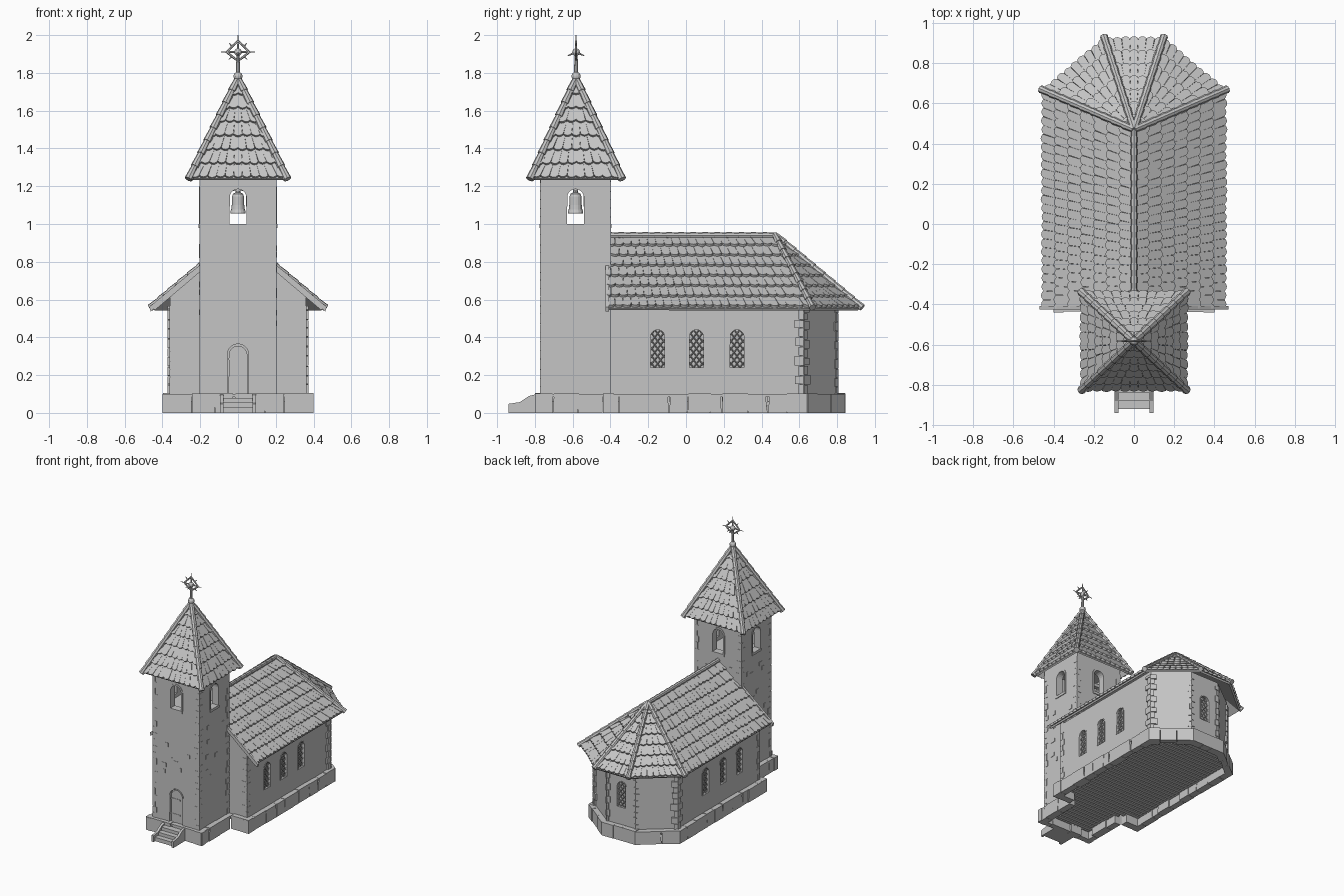
import bpy, bmesh, math, random
from mathutils import Vector, Matrix

random.seed(4)
if "Cube" in bpy.data.objects:
    bpy.data.objects.remove(bpy.data.objects["Cube"])

stone = bpy.data.materials.new("stone grey")
stone.use_nodes = True
GREY = (0.56, 0.56, 0.56, 1)
stone.diffuse_color = GREY
stone.node_tree.nodes["Principled BSDF"].inputs["Base Color"].default_value = GREY
UP = Vector((0, 0, 1))
FLAT = Matrix.Identity(4)


# ---------- helpers ----------
def finish(name, bm, recalc=True):
    if recalc:
        bmesh.ops.recalc_face_normals(bm, faces=bm.faces)
    me = bpy.data.meshes.new(name)
    bm.to_mesh(me)
    bm.free()
    me.materials.append(stone)
    ob = bpy.data.objects.new(name, me)
    bpy.context.collection.objects.link(ob)
    return ob


def axes(origin, x, y, z):
    m = Matrix((x, y, z)).transposed().to_4x4()
    m.translation = origin
    return m


def wall(x, y, nx, ny):
    """Frame on a wall: u along it, v up, d outwards."""
    n = Vector((nx, ny, 0)).normalized()
    return axes(Vector((x, y, 0)), UP.cross(n), UP, n)


def prism(bm, pts, m, d0, d1):
    lo, hi = [[bm.verts.new(m @ Vector((u, v, d))) for u, v in pts] for d in (d0, d1)]
    bm.faces.new(lo[::-1])
    bm.faces.new(hi)
    for i in range(len(pts)):
        j = (i + 1) % len(pts)
        bm.faces.new((lo[i], lo[j], hi[j], hi[i]))


def box(bm, m, u0, u1, v0, v1, d0, d1):
    prism(bm, [(u0, v0), (u1, v0), (u1, v1), (u0, v1)], m, d0, d1)


def rod(bm, p, q, r1, r2, sides=8):
    p, q = Vector(p), Vector(q)
    m = Matrix.Translation((p + q) / 2) @ (q - p).to_track_quat("Z", "Y").to_matrix().to_4x4()
    bmesh.ops.create_cone(bm, cap_ends=True, segments=sides, radius1=r1, radius2=r2,
                          depth=(q - p).length, matrix=m)


def arch(hw, z0, z1, grow=0.0):
    hw, z1 = hw + grow, z1 + grow
    top = [(hw * math.cos(a * math.pi / 10), z1 - hw + hw * math.sin(a * math.pi / 10)) for a in range(11)]
    return [(-hw, z0), (hw, z0)] + top


def carve(ob, cutter_bm):
    cutter = finish("cutter", cutter_bm)
    cutter.hide_render = True
    mod = ob.modifiers.new("openings", "BOOLEAN")
    mod.operation, mod.solver, mod.object = "DIFFERENCE", "EXACT", cutter
    bpy.context.view_layer.objects.active = ob
    bpy.ops.object.modifier_apply(modifier=mod.name)
    bpy.data.objects.remove(cutter)


def surround(bm, m, hw, z0, z1, t, depth):
    """Arched stone band around an opening."""
    inner, outer = arch(hw, z0, z1)[1:] + [(-hw, z0)], arch(hw, z0, z1, t)[1:] + [(-hw - t, z0)]
    for i in range(len(inner) - 1):
        if inner[i] != inner[i + 1]:
            prism(bm, [inner[i], outer[i], outer[i + 1], inner[i + 1]], m, -0.01, depth)


def tiles(bm, a, b, c, d, rows, w):
    """Rounded tiles on a slope: a, b along the eave, c, d along the top."""
    x = (b - a).normalized()
    n = x.cross(d - a).normalized()
    y = n.cross(x)
    m = axes(a, x, y, n)
    height, length = (d - a).dot(y), (b - a).length
    left = lambda t: (d - a).dot(x) * t
    right = lambda t: length + (c - b).dot(x) * t
    for i in range(rows):
        t0, t1 = i / rows, min(1, (i + 1.25) / rows)
        l0, r0, l1, r1 = left(t0), right(t0), left(t1), right(t1)
        count = max(1, round((r0 - l0) / w))
        cuts = [j / count for j in range(count + 1)]
        if i % 2:
            cuts = [0] + [(j + 0.5) / count for j in range(count)] + [1]
        h = (t1 - t0) * height
        for s, e in zip(cuts, cuts[1:]):
            u0, u1 = l0 + (r0 - l0) * s, l0 + (r0 - l0) * e
            drop = random.uniform(-0.003, 0.003)
            pts = [(u0 + (u1 - u0) * (0.02 + 0.24 * k),
                    drop + 0.25 * (u1 - u0) * (1 - math.sin(math.pi * k / 4))) for k in range(5)]
            pts += [(l1 + (r1 - l1) * e, h), (l1 + (r1 - l1) * s, h)]
            tilt = Matrix.Translation((0, t0 * height, 0.018)) @ Matrix.Rotation(-0.017 / h, 4, "X")
            prism(bm, pts, m @ tilt, -0.014, random.uniform(0, 0.002))


def roof(name, slopes, rows, w):
    deck, cover = bmesh.new(), bmesh.new()
    for a, b, c, d in slopes:
        deck.faces.new([deck.verts.new(p) for p in ((a, b, c) if c == d else (a, b, c, d))])
        tiles(cover, a, b, c, d, rows, w)
    bmesh.ops.remove_doubles(deck, verts=deck.verts, dist=0.0001)
    ob = finish(name + "_deck", deck, False)
    mod = ob.modifiers.new("thickness", "SOLIDIFY")
    mod.thickness, mod.offset = 0.015, -1
    finish(name + "_tiles", cover)


def caps(bm, p, q, r, n):
    """Overlapping ridge tiles from low end p to high end q."""
    for i in range(n):
        rod(bm, p.lerp(q, i / n), p.lerp(q, min(1, (i + 1.15) / n)), r, r * 0.75)


def quoins(bm, m, u, side, z0, z1, depth, size):
    z, k = z0, 0
    while z < z1 - 0.02:
        h = min(random.uniform(0.04, 0.055), z1 - z)
        reach = size * (1.0 if k % 2 else 0.6) * random.uniform(0.85, 1.1)
        lo, hi = sorted((u + side * depth * 0.7, u - side * reach))
        box(bm, m, lo, hi, z, z + h - 0.004, -0.02, depth)
        z, k = z + h, k + 1


# ---------- tower ----------
TY, TX, TD = -0.585, 0.203, 0.185
tower_walls = [wall(0, TY - TD, 0, -1), wall(0, TY + TD, 0, 1),
               wall(TX, TY, 1, 0), wall(-TX, TY, -1, 0)]
bm, cut, trim = bmesh.new(), bmesh.new(), bmesh.new()
box(bm, FLAT, -TX, TX, TY - TD, TY + TD, 0.09, 1.3)
tower = finish("tower", bm)
box(cut, FLAT, -TX + 0.05, TX - 0.05, TY - TD + 0.05, TY + TD - 0.05, 0.97, 1.23)
carve(tower, cut)
cut = bmesh.new()
for m in tower_walls:
    prism(cut, arch(0.045, 1.0, 1.185)[:-1], m, -0.08, 0.05)
    surround(trim, m, 0.045, 1.0, 1.185, 0.014, 0.004)
    box(trim, m, -0.055, 0.055, 0.98, 1.0, -0.04, 0.006)
prism(cut, arch(0.056, 0.1, 0.365)[:-1], tower_walls[0], -0.02, 0.05)
carve(tower, cut)
surround(trim, tower_walls[0], 0.056, 0.1, 0.365, 0.01, 0.003)
finish("tower_opening_trim", trim)

# corner stones and loose facing stones
bm = bmesh.new()
for i, m in enumerate(tower_walls):
    half = TX if i < 2 else TD
    for side in (-1, 1):
        quoins(bm, m, side * half, side, 0.1 if i != 1 else 0.8, 1.24, 0.002, 0.04)
    for k in range(7):
        u, z = random.uniform(-0.13, 0.1), random.uniform(0.45, 0.9)
        box(bm, m, u, u + random.uniform(0.02, 0.04), z, z + 0.03, -0.01, 0.003)
finish("tower_corner_stones", bm)

# arched door with two straps
bm = bmesh.new()
prism(bm, arch(0.05, 0.1, 0.355)[:-1], tower_walls[0], -0.025, -0.012)
for z in (0.16, 0.28):
    box(bm, tower_walls[0], -0.05, 0.03, z, z + 0.01, -0.015, -0.009)
finish("door", bm)

# bell with its hanging beam
bm = bmesh.new()
profile = [(0.041, 1.055), (0.041, 1.064), (0.036, 1.076), (0.033, 1.1), (0.032, 1.145), (0.026, 1.16), (0.01, 1.168)]
for (r0, z0), (r1, z1) in zip(profile, profile[1:]):
    rod(bm, (0, TY, z0), (0, TY, z1), r0, r1, 16)
rod(bm, (0, TY, 1.16), (0, TY, 1.185), 0.012, 0.012)
box(bm, FLAT, -TX + 0.03, TX - 0.03, TY - 0.014, TY + 0.014, 1.175, 1.2)
finish("bell", bm)

# tower roof and hip caps
apex = Vector((0, TY + 0.003, 1.755))
corners = [Vector((x * 0.252, apex.y + y * 0.235, 1.24)) for x, y in ((-1, -1), (1, -1), (1, 1), (-1, 1))]
roof("tower_roof", [(corners[i], corners[(i + 1) % 4], apex, apex) for i in range(4)], 7, 0.045)
bm = bmesh.new()
for c in corners:
    caps(bm, c + (c - apex) * 0.04 + UP * 0.018, apex + UP * 0.016, 0.022, 8)
finish("tower_hip_caps", bm)

# finial: balls, pole, arms and diamond star
bm = bmesh.new()
hub = Vector((0, apex.y, 1.91))
for z, r in ((1.782, 0.024), (1.91, 0.02)):
    bmesh.ops.create_uvsphere(bm, u_segments=12, v_segments=8, radius=r,
                              matrix=Matrix.Translation((0, apex.y, z)))
rod(bm, (0, apex.y, 1.75), hub, 0.012, 0.008)
tips = [Vector(v) for v in ((0.09, 0, 0), (0, 0, 0.09), (-0.09, 0, 0), (0, 0, -0.07))]
for i, tip in enumerate(tips):
    rod(bm, hub, hub + tip, 0.007, 0.002, 6)
    mid = (tip + tips[(i + 1) % 4]) * 0.34
    rod(bm, hub + tip * 0.66, hub + mid, 0.006, 0.006, 6)
    rod(bm, hub + tips[(i + 1) % 4] * 0.66, hub + mid, 0.006, 0.006, 6)
    rod(bm, hub + mid * 0.9, hub + mid * 1.6, 0.006, 0.001, 6)
for s in (-1, 1):
    rod(bm, hub, hub + Vector((0, s * 0.045, -0.02)), 0.008, 0.002, 6)
finish("finial", bm)

# ---------- nave and apse ----------
outline = [(-0.36, -0.40), (0.36, -0.40), (0.36, 0.62), (0.125, 0.80), (-0.125, 0.80), (-0.36, 0.62)]
bm, cut, trim, bars = (bmesh.new() for _ in range(4))
prism(bm, outline, FLAT, 0.09, 0.6)
nave = finish("nave", bm)
windows = [wall(s * 0.36, y, s, 0) for s in (-1, 1) for y in (-0.15, 0.055, 0.27)] + [wall(0, 0.8, 0, 1)]
HW, Z0, Z1 = 0.037, 0.24, 0.44
for m in windows:
    prism(cut, arch(HW, Z0, Z1)[:-1], m, -0.02, 0.05)
    surround(trim, m, HW, Z0, Z1, 0.007, 0.003)
    # diagonal lattice, each bar trimmed to the arch
    for s in (-1, 1):
        for k in range(7):
            line = [(u / 500, Z0 - 0.02 + k * 0.04 + s * u / 500 * 1.3) for u in range(-18, 19)]
            line = [(u, v) for u, v in line if v > Z0 and math.hypot(u, max(0, v - Z1 + HW)) <= HW]
            if len(line) > 2:
                rod(bars, m @ Vector((*line[0], -0.011)), m @ Vector((*line[-1], -0.011)), 0.0035, 0.0035, 4)
carve(nave, cut)
finish("window_trim", trim)
finish("window_lattice", bars)

# corner stones: fine on the front corners, heavy on the apse
bm = bmesh.new()
for i in range(6):
    p, q = Vector(outline[i]), Vector(outline[(i + 1) % 6])
    t, mid = (q - p), (p + q) / 2
    m = wall(mid.x, mid.y, t.y, -t.x)
    for side, k in ((-1, i), (1, (i + 1) % 6)):
        depth, size = {0: (0.003, 0.04), 1: (0.003, 0.04), 2: (0.012, 0.045), 5: (0.012, 0.045)}.get(k, (0.006, 0.025))
        quoins(bm, m, side * t.length / 2, side, 0.1, 0.57, depth, size)
finish("nave_corner_stones", bm)

# nave roof with hipped apse
RZ, EZ = 0.932, 0.555
r0, r1 = Vector((0, -0.42, RZ)), Vector((0, 0.47, RZ))
e0, e1, e2 = Vector((0.45, -0.42, EZ)), Vector((0.45, 0.665, EZ)), Vector((0.145, 0.92, EZ))
f0, f1, f2 = [Vector((-v.x, v.y, v.z)) for v in (e0, e1, e2)]
roof("nave_roof", [(e0, e1, r1, r0), (f1, f0, r0, r1), (e1, e2, r1, r1),
                   (e2, f2, r1, r1), (f2, f1, r1, r1)], 7, 0.044)
bm = bmesh.new()
caps(bm, r0 + UP * 0.008, r1 + UP * 0.008, 0.018, 14)
for e in (e1, e2, f1, f2):
    caps(bm, e + (e - r1) * 0.03 + UP * 0.014, r1 + UP * 0.012, 0.02, 9)
finish("nave_ridge_caps", bm)

# front gable and the verge boards above it
front = wall(0, -0.4, 0, -1)
bm = bmesh.new()
prism(bm, [(-0.36, 0.55), (0.36, 0.55), (0.36, 0.615), (0, 0.915), (-0.36, 0.615)], front, -0.03, 0)
finish("gable", bm)
bm = bmesh.new()
for s in (-1, 1):
    prism(bm, [(s * 0.462, EZ - 0.018), (s * 0.47, EZ + 0.006), (0, RZ + 0.018), (0, RZ - 0.015)], front, 0.008, 0.026)
finish("verge_boards", bm)

# ---------- plinth, floor and steps ----------
base = [(-0.245, -0.80), (0.245, -0.80), (0.245, -0.44), (0.40, -0.44), (0.40, 0.645), (0.145, 0.845)]
base += [(-x, y) for x, y in base[:1:-1]]
bm = bmesh.new()
prism(bm, [(x * 0.98, y * 0.99) for x, y in base], FLAT, 0.085, 0.099)
for i, p in enumerate(base):
    p, q = Vector(p), Vector(base[(i + 1) % len(base)])
    t = q - p
    m = wall(p.x, p.y, t.y, -t.x)
    n = max(1, round(t.length / 0.11))
    cuts = [0] + [(k + random.uniform(-0.25, 0.25)) / n * t.length for k in range(1, n)] + [t.length]
    for s, e in zip(cuts, cuts[1:]):
        lean = random.uniform(-0.012, 0.012) if 0 < s and e < t.length else 0
        top = 0.105 - random.uniform(0, 0.006)
        prism(bm, [(s + 0.001, 0), (e - 0.001, 0), (e - 0.001 + lean, top), (s + 0.001 + lean, top)],
              m, -random.uniform(0.045, 0.07), -random.uniform(0, 0.006))
finish("plinth_stones", bm)

bm = bmesh.new()
for k in range(39):
    y = -0.77 + k * 0.04
    half = 0.22 if y < -0.43 else 0.37 - max(0, y - 0.62) * 1.2
    box(bm, FLAT, -half, half, y, y + 0.03, 0.06, 0.09)
finish("floor_planks", bm)

bm = bmesh.new()
for s in (-1, 1):
    prism(bm, [(0.94, 0), (0.94, 0.048), (0.88, 0.057), (0.83, 0.09), (0.79, 0.1), (0.79, 0)],
          axes(Vector((s * 0.087, 0, 0)), Vector((0, -1, 0)), UP, Vector((-1, 0, 0))), -0.009, 0.009)
for y, z in ((-0.92, 0.03), (-0.88, 0.055), (-0.84, 0.08)):
    box(bm, FLAT, -0.08, 0.08, y, -0.79, z - 0.03, z)
finish("entrance_steps", bm)
